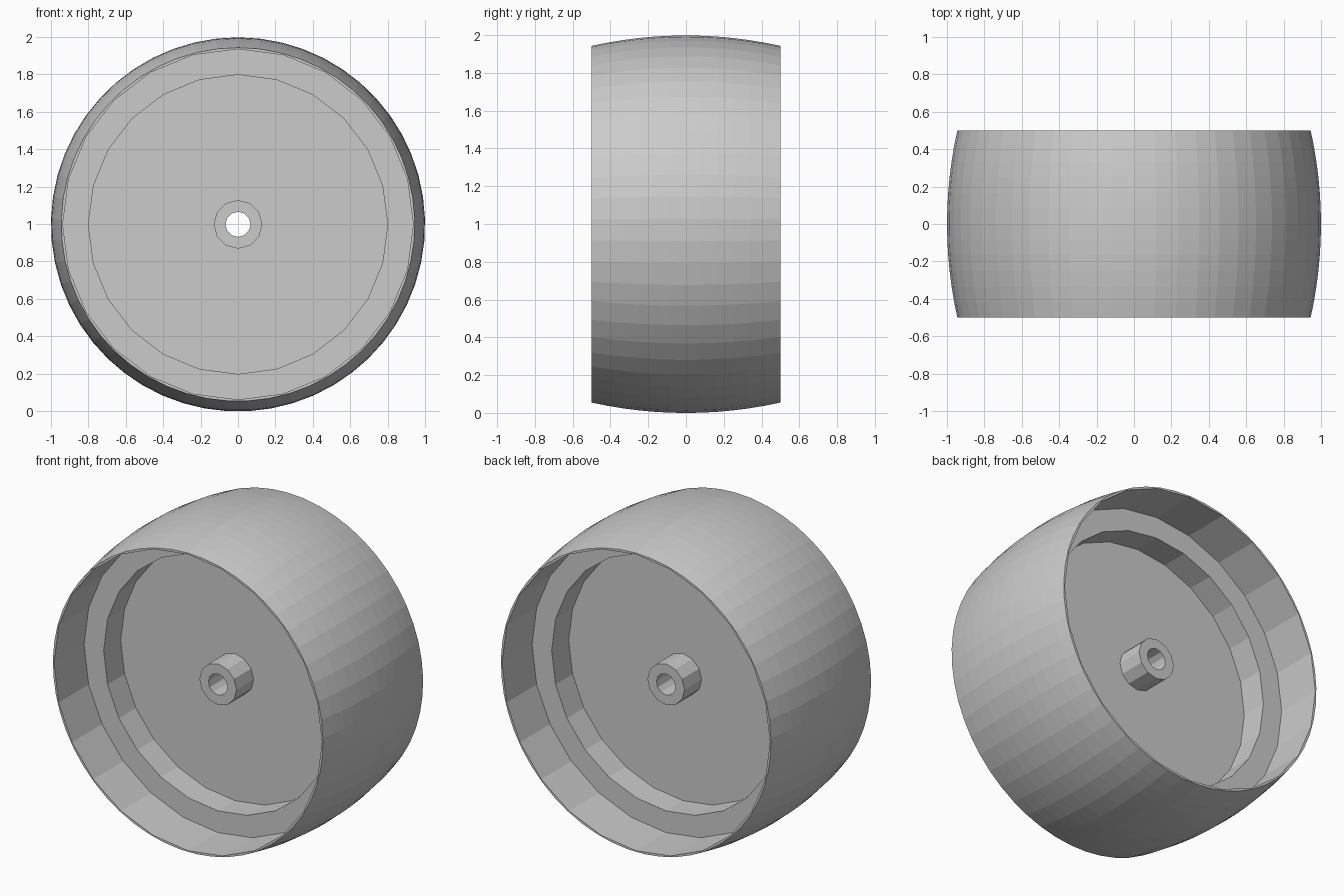
import bpy, bmesh
from math import sin, cos, pi, sqrt

if "Cube" in bpy.data.objects:
    bpy.data.objects.remove(bpy.data.objects["Cube"])

CENTRE_Z = 0.998          # wheel axis height (bottom of the tread is a flat facet)
bm = bmesh.new()


def ring(radius, y, sides):
    """Circle of vertices around the y axis, one vertex at the top."""
    return [bm.verts.new((radius * sin(2 * pi * i / sides), y,
                          CENTRE_Z + radius * cos(2 * pi * i / sides)))
            for i in range(sides)]


def lathe(profile, sides):
    """Revolve (radius, y) points and return the first and last ring."""
    rings = [ring(r, y, sides) for r, y in profile]
    for a, b in zip(rings, rings[1:]):
        for i in range(sides):
            j = (i + 1) % sides
            bm.faces.new((a[i], a[j], b[j], b[i]))
    return rings[0], rings[-1]


def flat_ring(outer, inner):
    """Fill the flat area between two rings with different side counts."""
    edges = []
    for loop in (outer, inner):
        for a, b in zip(loop, loop[1:] + loop[:1]):
            edges.append(bm.edges.get((a, b)) or bm.edges.new((a, b)))
    bmesh.ops.triangle_fill(bm, edges=edges, use_beauty=True)


# Crowned tread: circular arc through radius 1.0 (middle) and 0.945 (sides)
drop = 0.055
arc = (0.25 + drop ** 2) / (2 * drop)
steps = 12
tread = []
for k in range(steps + 1):
    y = -0.5 + k / steps
    tread.append((1 - arc + sqrt(arc * arc - y * y), y))
tread_ends = lathe(tread, 53)

# Hub tube with bore, passing through the disc
hub_ends = lathe([(0.13, -0.03), (0.13, -0.2), (0.067, -0.2),
                  (0.067, 0.2), (0.13, 0.2), (0.13, 0.03)], 12)

# Stepped recess on each side, joined to the tread lip and the hub
for side, tread_end, hub_end in zip((-1, 1), tread_ends, hub_ends):
    lip, disc_edge = lathe([(0.937, side * 0.5), (0.937, side * 0.2),
                            (0.8, side * 0.2), (0.8, side * 0.03)], 24)
    flat_ring(tread_end, lip)
    flat_ring(disc_edge, hub_end)

bmesh.ops.recalc_face_normals(bm, faces=bm.faces)
mesh = bpy.data.meshes.new("wheel")
bm.to_mesh(mesh)
bm.free()
wheel = bpy.data.objects.new("wheel", mesh)
bpy.context.collection.objects.link(wheel)
